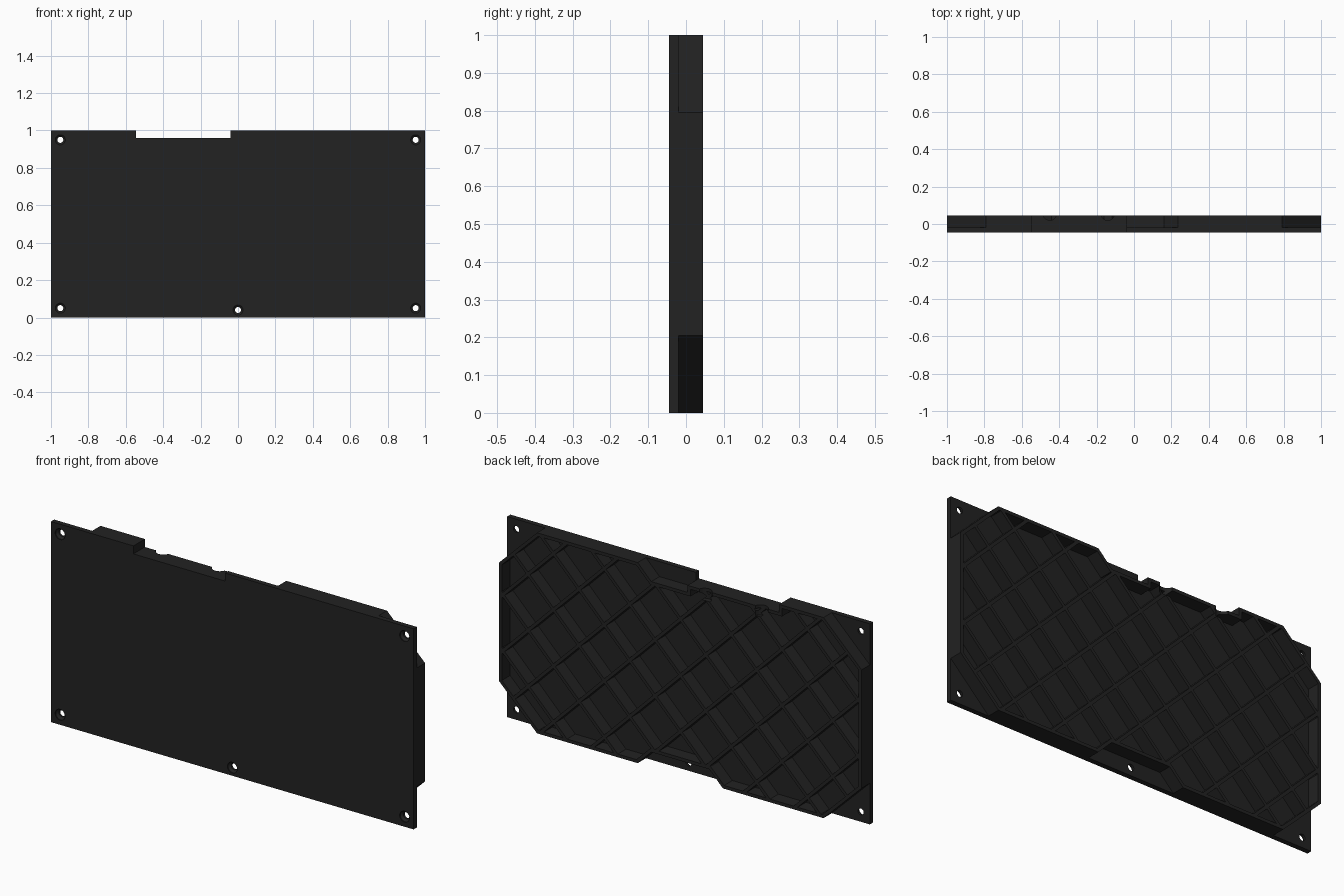
import bpy, bmesh, math
from mathutils import Vector, Matrix

if "Cube" in bpy.data.objects:
    bpy.data.objects.remove(bpy.data.objects["Cube"])

black = bpy.data.materials.new("matte_black")
black.diffuse_color = (0.016, 0.016, 0.016, 1)
black.use_nodes = True
black.node_tree.nodes["Principled BSDF"].inputs["Base Color"].default_value = black.diffuse_color

FRONT, MID, BACK = -0.045, -0.02, 0.045   # plate front, plate back, rib tops


def finish(name, bm):
    bmesh.ops.recalc_face_normals(bm, faces=bm.faces)
    me = bpy.data.meshes.new(name)
    bm.to_mesh(me)
    bm.free()
    me.materials.append(black)
    ob = bpy.data.objects.new(name, me)
    bpy.context.collection.objects.link(ob)
    return ob


def prism(name, pts, y0, y1):
    """Extrude an x/z outline between two depths."""
    bm = bmesh.new()
    f = bm.faces.new([bm.verts.new((x, y0, z)) for x, z in pts])
    r = bmesh.ops.extrude_face_region(bm, geom=[f])
    vs = [v for v in r["geom"] if isinstance(v, bmesh.types.BMVert)]
    bmesh.ops.translate(bm, vec=(0, y1 - y0, 0), verts=vs)
    return finish(name, bm)


def boolean(ob, cutter, op):
    """Apply a boolean and drop the cutter."""
    m = ob.modifiers.new("cut", "BOOLEAN")
    m.operation, m.object, m.solver = op, cutter, "EXACT"
    m.use_self = True
    dg = bpy.context.evaluated_depsgraph_get()
    me = bpy.data.meshes.new_from_object(ob.evaluated_get(dg))
    ob.modifiers.clear()
    ob.data = me
    bpy.data.objects.remove(cutter)


def inset(pts, d):
    """Mitred inward offset of a counter-clockwise outline."""
    out = []
    for i, p in enumerate(pts):
        a, b, c = Vector(pts[i - 1]), Vector(p), Vector(pts[(i + 1) % len(pts)])
        u, v = (b - a).normalized(), (c - b).normalized()
        n, m = Vector((-u.y, u.x)), Vector((-v.y, v.x))
        out.append(b + (n + m) * d / (1 + n.dot(m)))
    return out


# Cover plate with the cable notch in its top edge
plate = prism("cover_plate", [(-1, 0), (1, 0), (1, 1), (-0.04, 1), (-0.04, 0.96),
                              (-0.545, 0.96), (-0.545, 1), (-1, 1)], FRONT, MID)

# Countersunk screw holes
bm = bmesh.new()
for x, z in [(-0.95, 0.05), (0.95, 0.05), (-0.95, 0.95), (0.95, 0.95), (0, 0.04)]:
    rings = []
    for y, r in [(FRONT - 0.01, 0.027), (FRONT + 0.005, 0.027), (FRONT + 0.015, 0.016), (MID + 0.01, 0.016)]:
        rings.append([bm.verts.new((x + r * math.cos(k * math.tau / 32), y,
                                    z + r * math.sin(k * math.tau / 32))) for k in range(32)])
    for a, b in zip(rings, rings[1:]):
        for k in range(32):
            bm.faces.new((a[k - 1], a[k], b[k], b[k - 1]))
    bm.faces.new(rings[0])
    bm.faces.new(rings[-1])
boolean(plate, finish("screw_cutter", bm), "DIFFERENCE")

# Outline of the raised back, relieved around the screws and the notch
outline = [(-0.79, 0), (-0.235, 0), (-0.16, 0.075), (0.16, 0.075), (0.235, 0),
           (0.79, 0), (1, 0.205), (1, 0.795), (0.79, 1), (0.235, 1), (0.16, 0.925),
           (-0.04, 0.925), (-0.04, 0.96), (-0.545, 0.96), (-0.545, 1), (-0.79, 1),
           (-1, 0.795), (-1, 0.205)]

# Thin rim wall following the outline
inner = inset(outline, 0.016)
bm = bmesh.new()
loops = [[bm.verts.new((p[0], y, p[1])) for p in pts]
         for pts, y in [(outline, MID), (outline, BACK), (inner, BACK), (inner, MID)]]
n = len(outline)
for j in range(4):
    a, b = loops[j], loops[(j + 1) % 4]
    for k in range(n):
        bm.faces.new((a[k - 1], a[k], b[k], b[k - 1]))
rim = finish("rim_wall", bm)

# Diagonal stiffening ribs in both directions, trimmed to the outline
ribs = None
for s in (1, -1):
    bm = bmesh.new()
    for i in range(-5, 6):
        mat = (Matrix.Translation((i * 0.28, (MID + BACK) / 2, 0.5))
               @ Matrix.Rotation(s * math.pi / 4, 4, "Y")
               @ Matrix.Diagonal((3, BACK - MID, 0.016, 1)))
        bmesh.ops.create_cube(bm, size=1, matrix=mat)
    family = finish("diagonal_ribs", bm)
    boolean(family, prism("trim", inset(outline, 0.004), MID - 0.1, BACK + 0.1), "INTERSECT")
    if ribs:
        boolean(ribs, family, "UNION")
    else:
        ribs = family

# Rounded cable passages through the rim below the notch
for ob in (rim, ribs):
    for x in (-0.45, -0.14):
        bm = bmesh.new()
        bmesh.ops.create_cone(bm, cap_ends=True, segments=32, radius1=0.036, radius2=0.036, depth=0.1,
                              matrix=Matrix.Translation((x, 0.056, 0.96)))
        boolean(ob, finish("cable_cutter", bm), "DIFFERENCE")
